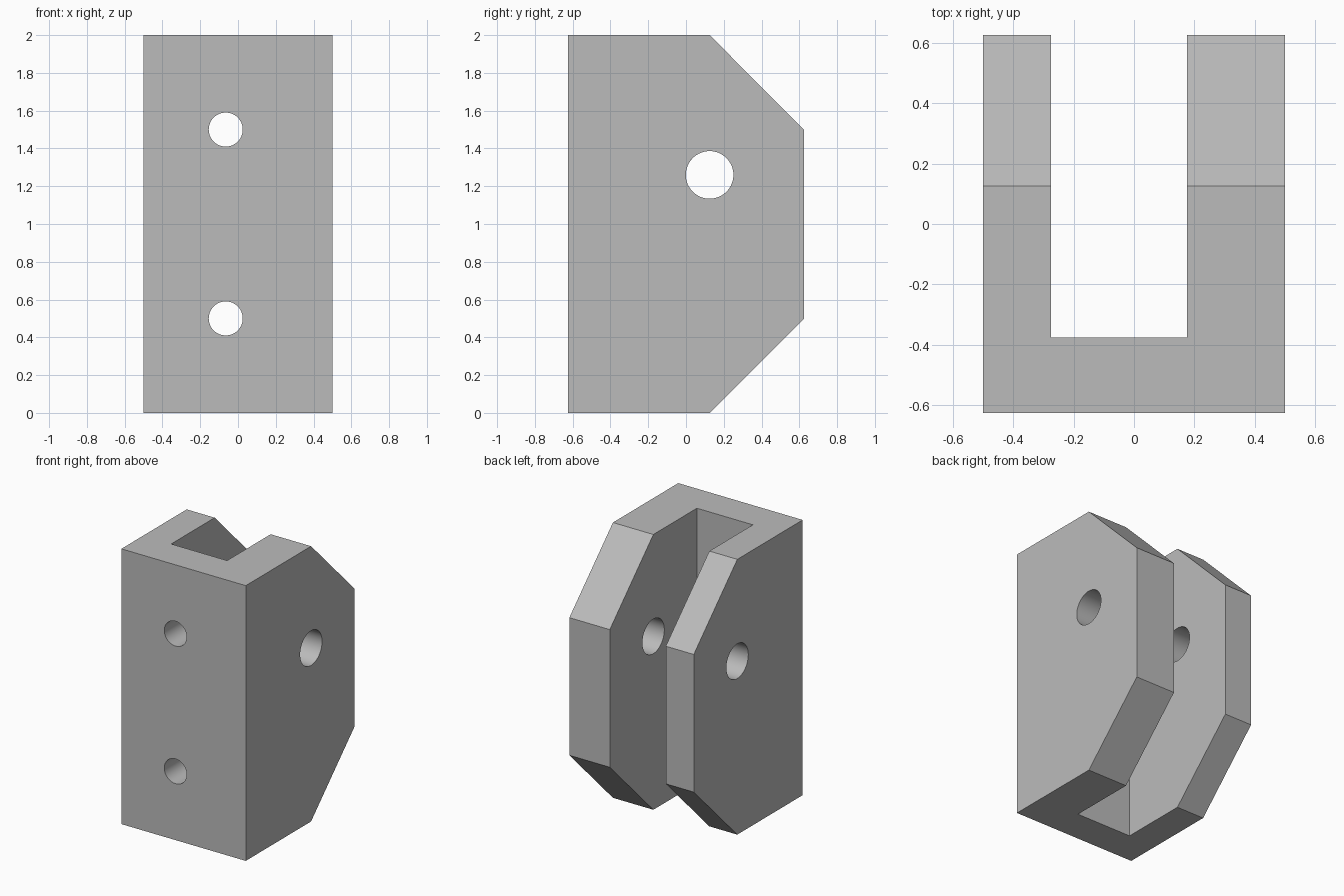
import bpy
import bmesh
import math
from mathutils import Matrix

cube = bpy.data.objects.get("Cube")
if cube:
    bpy.data.objects.remove(cube, do_unlink=True)

grey = bpy.data.materials.new("plain grey")
grey.use_nodes = True
COLOUR = (0.5, 0.5, 0.5, 1)
grey.diffuse_color = COLOUR
grey.node_tree.nodes["Principled BSDF"].inputs["Base Color"].default_value = COLOUR


def add_object(name, bm):
    bmesh.ops.recalc_face_normals(bm, faces=bm.faces)
    mesh = bpy.data.meshes.new(name)
    bm.to_mesh(mesh)
    bm.free()
    mesh.materials.append(grey)
    obj = bpy.data.objects.new(name, mesh)
    bpy.context.collection.objects.link(obj)
    return obj


def cylinder(name, radius, length, axis, centre):
    bm = bmesh.new()
    turn = Matrix.Rotation(math.pi / 2, 4, "Y" if axis == "X" else "X")
    bmesh.ops.create_cone(bm, cap_ends=True, segments=64, radius1=radius, radius2=radius,
                          depth=length, matrix=Matrix.Translation(centre) @ turn)
    return add_object(name, bm)


# Bracket body: chamfered side profile (y, z) extruded across the width
profile = [(-0.625, 0), (0.125, 0), (0.625, 0.5), (0.625, 1.5), (0.125, 2), (-0.625, 2)]
bm = bmesh.new()
side = bm.faces.new([bm.verts.new((-0.5, y, z)) for y, z in profile])
extruded = bmesh.ops.extrude_face_region(bm, geom=[side])["geom"]
bmesh.ops.translate(bm, vec=(1, 0, 0),
                    verts=[v for v in extruded if isinstance(v, bmesh.types.BMVert)])
bracket = add_object("clevis_bracket", bm)

# Off-centre slot, open at the back, top and bottom
bm = bmesh.new()
bmesh.ops.create_cube(bm, size=1, matrix=Matrix.Translation((-0.05, 0.225, 1))
                      @ Matrix.Diagonal((0.45, 1.2, 2.4, 1)))
cutters = [add_object("slot_cutter", bm)]

# Pin hole through both arms, and two mounting holes through the base plate
cutters.append(cylinder("pin_hole_cutter", 0.126, 1.4, "X", (0, 0.125, 1.26)))
for label, z in (("lower", 0.5), ("upper", 1.5)):
    cutters.append(cylinder(label + "_mount_hole_cutter", 0.09, 0.6, "Y", (-0.065, -0.5, z)))

# Cut the openings, then drop the helpers
bpy.context.view_layer.objects.active = bracket
for cutter in cutters:
    cutter.hide_render = True
    cut = bracket.modifiers.new(cutter.name, "BOOLEAN")
    cut.operation = "DIFFERENCE"
    cut.solver = "EXACT"
    cut.object = cutter
    bpy.ops.object.modifier_apply(modifier=cut.name)
    bpy.data.objects.remove(cutter, do_unlink=True)

# Smooth hole walls with sharp outer edges
bpy.ops.object.select_all(action="DESELECT")
bracket.select_set(True)
bpy.ops.object.shade_smooth_by_angle(angle=math.radians(30))
